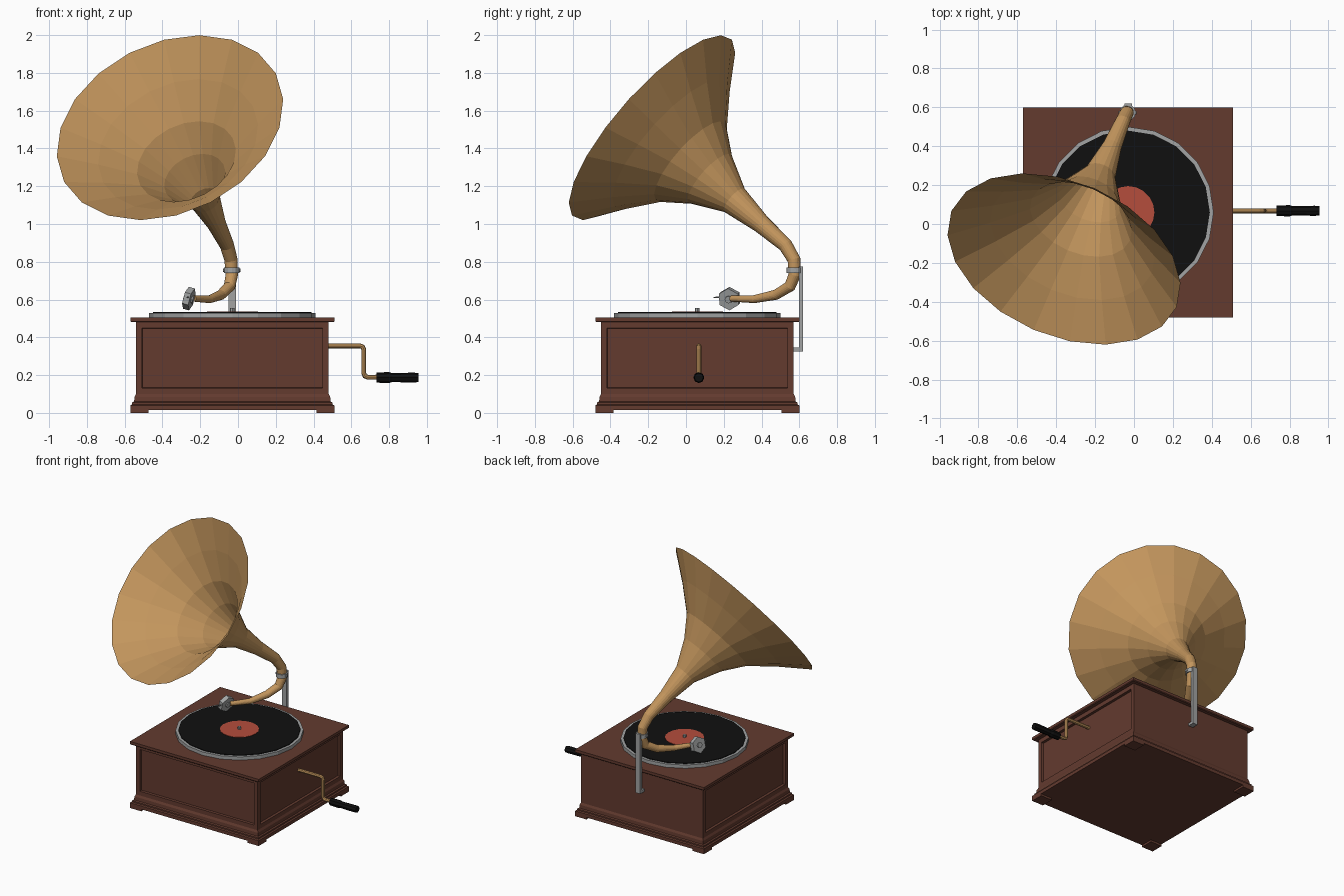
import bpy, bmesh, math
from mathutils import Vector

if "Cube" in bpy.data.objects:
    bpy.data.objects.remove(bpy.data.objects["Cube"])

CX, CY = -0.03, 0.06   # centre of the cabinet


def material(name, rgb):
    m = bpy.data.materials.new(name)
    m.diffuse_color = (*rgb, 1)
    m.use_nodes = True
    m.node_tree.nodes["Principled BSDF"].inputs["Base Color"].default_value = m.diffuse_color
    return m


WOOD = material("mahogany", (0.125, 0.043, 0.028))
BRASS = material("brass", (0.55, 0.305, 0.11))
STEEL = material("steel", (0.36, 0.37, 0.37))
BLACK = material("black", (0.005, 0.005, 0.005))
RED = material("label red", (0.46, 0.075, 0.045))


def finish(name, bm, mat):
    bmesh.ops.recalc_face_normals(bm, faces=bm.faces)
    me = bpy.data.meshes.new(name)
    bm.to_mesh(me)
    bm.free()
    me.materials.append(mat)
    ob = bpy.data.objects.new(name, me)
    bpy.context.collection.objects.link(ob)
    return ob


def loft(bm, rings, caps=(True, True)):
    """Skin a list of equally sized point rings."""
    vs = [[bm.verts.new(p) for p in r] for r in rings]
    n = len(vs[0])
    for a, b in zip(vs, vs[1:]):
        for i in range(n):
            bm.faces.new((a[i], a[(i + 1) % n], b[(i + 1) % n], b[i]))
    for ring, cap in zip((vs[0], vs[-1]), caps):
        if cap:
            bm.faces.new(ring)


def sweep(name, path, radii, sides, mat, start=Vector((0, 0, 1)), caps=(True, True)):
    """Round tube along a path, the frame carried along without twist."""
    path = [Vector(p) for p in path]
    rings, u = [], start
    for i, p in enumerate(path):
        a = path[max(i - 1, 0)]
        b = path[min(i + 1, len(path) - 1)]
        t = (p - a).normalized() + (b - p).normalized()
        t.normalize()
        u = (u - t * u.dot(t)).normalized()
        w = t.cross(u)
        rings.append([p + (u * math.cos(k) + w * math.sin(k)) * radii[i]
                      for k in (math.tau * j / sides for j in range(sides))])
    bm = bmesh.new()
    loft(bm, rings, caps)
    return finish(name, bm, mat)


def box(name, lo, hi, mat):
    bm = bmesh.new()
    loft(bm, [[(lo[0], lo[1], z), (hi[0], lo[1], z), (hi[0], hi[1], z), (lo[0], hi[1], z)]
              for z in (lo[2], hi[2])])
    return finish(name, bm, mat)


def disc(name, r, z0, z1, sides, mat):
    return sweep(name, [(CX, CY, z0), (CX, CY, z1)], (r, r), sides, mat, Vector((1, 0, 0)))


# Cabinet with stepped plinth, overhanging lid and recessed panels
profile = [(.54, .015), (.54, .04), (.53, .045), (.53, .055), (.52, .06), (.518, .085),
           (.51, .10), (.51, .48), (.535, .48), (.54, .485), (.54, .505)]
bm = bmesh.new()
loft(bm, [[(CX + sx * h, CY + sy * h, z) for sx, sy in ((-1, -1), (1, -1), (1, 1), (-1, 1))]
          for h, z in profile])
bmesh.ops.recalc_face_normals(bm, faces=bm.faces)
panels = [f for f in bm.faces if abs(f.normal.z) < 0.1 and f.calc_area() > 0.3
          and f.normal.y < 0.5]
bmesh.ops.inset_individual(bm, faces=panels, thickness=0.045)
bmesh.ops.inset_individual(bm, faces=panels, thickness=0.003, depth=-0.018)
finish("cabinet", bm, WOOD)

# Corner feet
for sx in (-1, 1):
    for sy in (-1, 1):
        xs = sorted((CX + sx * .54, CX + sx * .445))
        ys = sorted((CY + sy * .54, CY + sy * .445))
        box("corner_foot", (xs[0], ys[0], 0), (xs[1], ys[1], .016), WOOD)

# Turntable, record, label and spindle
disc("platter", .44, .505, .53, 20, STEEL)
disc("record", .42, .53, .535, 20, BLACK)
disc("record_label", .135, .535, .5375, 20, RED)
disc("spindle", .012, .5375, .555, 8, STEEL)

# Flared horn running into the curved neck and tone arm
axis = Vector((-.305, -.715, .63)).normalized()
mouth = Vector((-.36, -.18, 1.51))
flare = [(0, .63), (.14, .445), (.285, .275), (.43, .17), (.61, .082), (.81, .05), (.99, .038)]
arm = [(-.037, .572, .81, .035), (-.033, .575, .73, .033), (-.045, .55, .67, .031),
       (-.09, .475, .625, .027), (-.15, .36, .602, .021), (-.235, .24, .605, .016)]
sweep("horn_and_tone_arm", [mouth - axis * t for t, r in flare] + [a[:3] for a in arm],
      [r for t, r in flare] + [a[3] for a in arm], 20, BRASS, caps=(False, True))

# Sound box with hub and needle
c = Vector((-.26, .23, .605))
d = Vector((1, -.25, -.28)).normalized()
sweep("sound_box", [c - d * .017, c + d * .017], (.06, .06), 6, STEEL)
sweep("sound_box_hub", [c - d * .026, c + d * .026], (.02, .02), 8, STEEL)
sweep("needle", [c + Vector((0, -.03, .008)), c + Vector((-.01, -.085, .006))], (.005, .003), 6, STEEL)

# Rear bracket holding the arm
box("bracket_post", (-.05, .597, .33), (-.01, .62, .775), STEEL)
box("bracket_foot", (-.05, .565, .325), (-.01, .62, .345), STEEL)
sweep("arm_collar", [(-.033, .573, .74), (-.033, .573, .77)], (.042, .042), 12, STEEL, Vector((1, 0, 0)))
sweep("collar_screw", [(-.08, .573, .755), (.014, .573, .755)], (.01, .01), 6, STEEL)

# Winding crank
rod = [(.46, .355), (.645, .355), (.66, .35), (.666, .335), (.666, .21), (.672, .195),
       (.687, .189), (.75, .189)]
sweep("crank_rod", [(x, .068, z) for x, z in rod], [.013] * len(rod), 8, BRASS)
grip = [(.734, .027), (.80, .029), (.815, .024), (.93, .026), (.955, .024)]
sweep("crank_grip", [(x, .068, .187) for x, r in grip], [r for x, r in grip], 8, BLACK)
